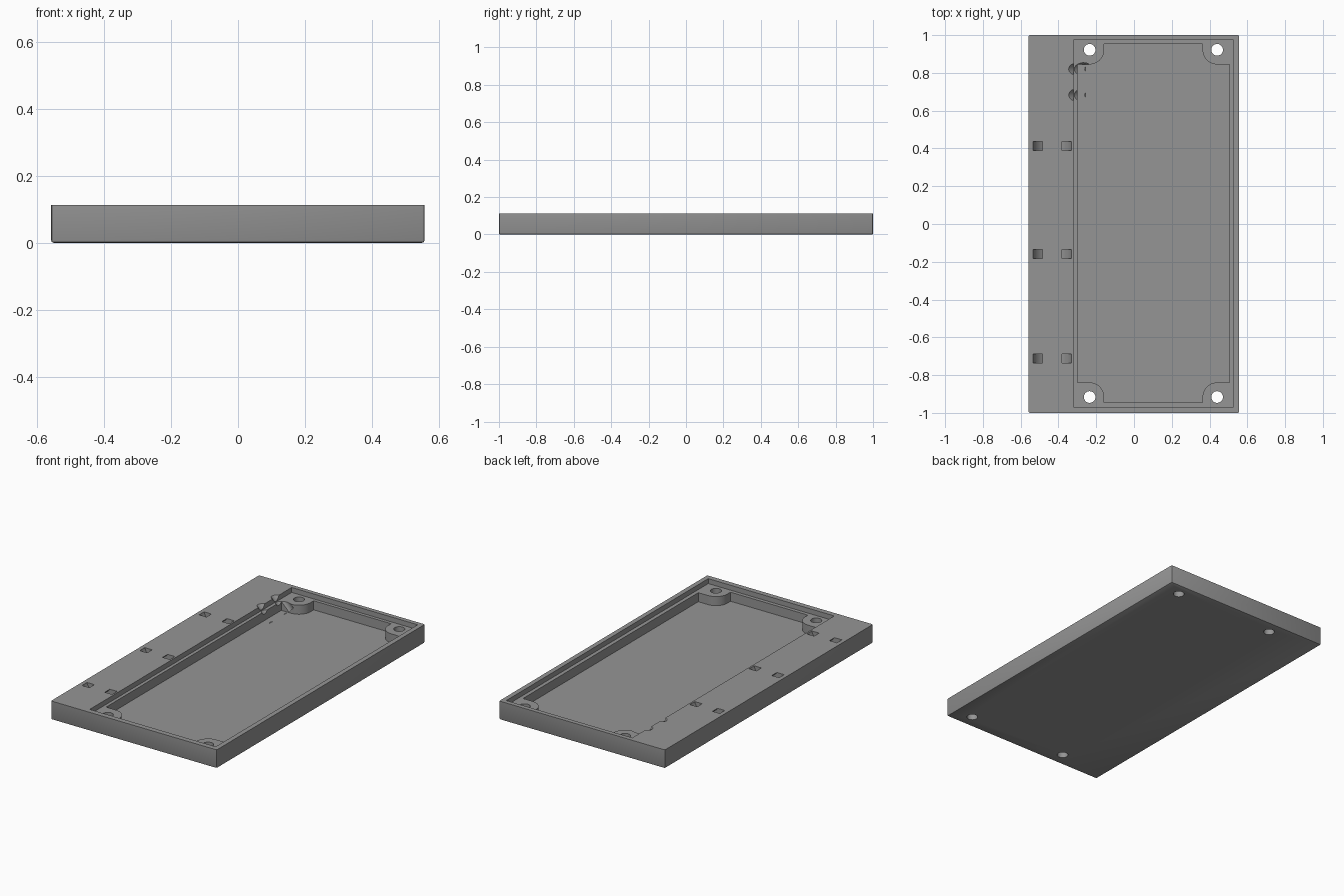
import bpy, bmesh, math

if "Cube" in bpy.data.objects:
    bpy.data.objects.remove(bpy.data.objects["Cube"])

X0, X1, Y, TOP = -0.558, 0.557, 1.0, 0.113
FLOOR, LEDGE = 0.028, 0.083
HOLES_X, HOLES_Y = (-0.235, 0.44), (-0.916, 0.922)


def prism(name, pts, depth, axis='Z', start=0.0):
    """Extrude a closed 2D outline along Z, or an XZ outline along Y."""
    bm = bmesh.new()
    to3 = (lambda p: (p[0], p[1], start)) if axis == 'Z' else (lambda p: (p[0], start, p[1]))
    face = bm.faces.new([bm.verts.new(to3(p)) for p in pts])
    ext = bmesh.ops.extrude_face_region(bm, geom=[face])
    move = (0, 0, depth) if axis == 'Z' else (0, depth, 0)
    bmesh.ops.translate(bm, vec=move, verts=[v for v in ext['geom'] if isinstance(v, bmesh.types.BMVert)])
    bmesh.ops.recalc_face_normals(bm, faces=bm.faces)
    mesh = bpy.data.meshes.new(name)
    bm.to_mesh(mesh)
    bm.free()
    ob = bpy.data.objects.new(name, mesh)
    bpy.context.collection.objects.link(ob)
    return ob


def arc(cx, cy, r, a0, a1, n):
    return [(cx + r * math.cos(math.radians(a0 + (a1 - a0) * i / n)),
             cy + r * math.sin(math.radians(a0 + (a1 - a0) * i / n))) for i in range(n + 1)]


def rect(x0, x1, y0, y1):
    return [(x0, y0), (x1, y0), (x1, y1), (x0, y1)]


def cut(target, cutter):
    mod = target.modifiers.new("cut", 'BOOLEAN')
    mod.operation, mod.solver, mod.object = 'DIFFERENCE', 'EXACT', cutter
    bpy.context.view_layer.objects.active = target
    bpy.ops.object.modifier_apply(modifier=mod.name)
    bpy.data.objects.remove(cutter, do_unlink=True)


# Solid tray block with softened bottom and vertical edges
tray = prism("enclosure_tray", rect(X0, X1, -Y, Y), TOP)
bm = bmesh.new()
bm.from_mesh(tray.data)
edges = [e for e in bm.edges if min(v.co.z for v in e.verts) < 0.001]
bmesh.ops.bevel(bm, geom=edges, offset=0.007, segments=2, profile=0.5, affect='EDGES')
bm.to_mesh(tray.data)
bm.free()

# Shallow recess that seats a lid
cut(tray, prism("lid_recess", rect(-0.32, 0.528, -0.968, 0.973), 0.1, start=LEDGE))

# Deep cavity that leaves a rounded screw boss in each corner
xl, xr, yb, yt, r = -0.3, 0.505, -0.946, 0.953, 0.077
(hx0, hx1), (hy0, hy1) = HOLES_X, HOLES_Y
outline = [(hx0 + r, yb), (hx1 - r, yb)]
outline += arc(hx1, hy0, r, 180, 90, 12) + [(xr, hy0 + r), (xr, hy1 - r)]
outline += arc(hx1, hy1, r, 270, 180, 12) + [(hx1 - r, yt), (hx0 + r, yt)]
outline += arc(hx0, hy1, r, 360, 270, 12) + [(xl, hy1 - r), (xl, hy0 + r)]
outline += arc(hx0, hy0, r, 90, 0, 12)
cut(tray, prism("cavity", outline, 0.2, start=FLOOR))

# Screw holes through the bosses
for x in HOLES_X:
    for y in HOLES_Y:
        cut(tray, prism("screw_hole", arc(x, y, 0.031, 0, 345, 23), 0.4, start=-0.1))

# Curved strap channels under the side shelf, open at both ends
for y in (0.412, -0.158, -0.713):
    cz = TOP + 0.03
    band = arc(-0.432, cz, 0.106, 175, 365, 24) + arc(-0.432, cz, 0.06, 365, 175, 24)
    cut(tray, prism("strap_channel", band, 0.048, 'Y', y - 0.024))

# Slanted round cable ports from the shelf into the cavity
for y in (0.82, 0.683):
    port = prism("cable_port", arc(0, 0, 0.034, 0, 345, 23), 0.18, start=-0.09)
    port.rotation_euler = (0, math.radians(-45), 0)
    port.location = (-0.298, y, TOP)
    bpy.context.view_layer.update()
    cut(tray, port)

# One plain grey finish
grey = bpy.data.materials.new("grey plastic")
grey.diffuse_color = (0.3, 0.3, 0.3, 1)
grey.use_nodes = True
grey.node_tree.nodes["Principled BSDF"].inputs["Base Color"].default_value = grey.diffuse_color
tray.data.materials.clear()
tray.data.materials.append(grey)
for p in tray.data.polygons:
    p.material_index = 0

bpy.ops.object.select_all(action='DESELECT')
tray.select_set(True)
bpy.context.view_layer.objects.active = tray
bpy.ops.object.shade_smooth_by_angle(angle=math.radians(30))
